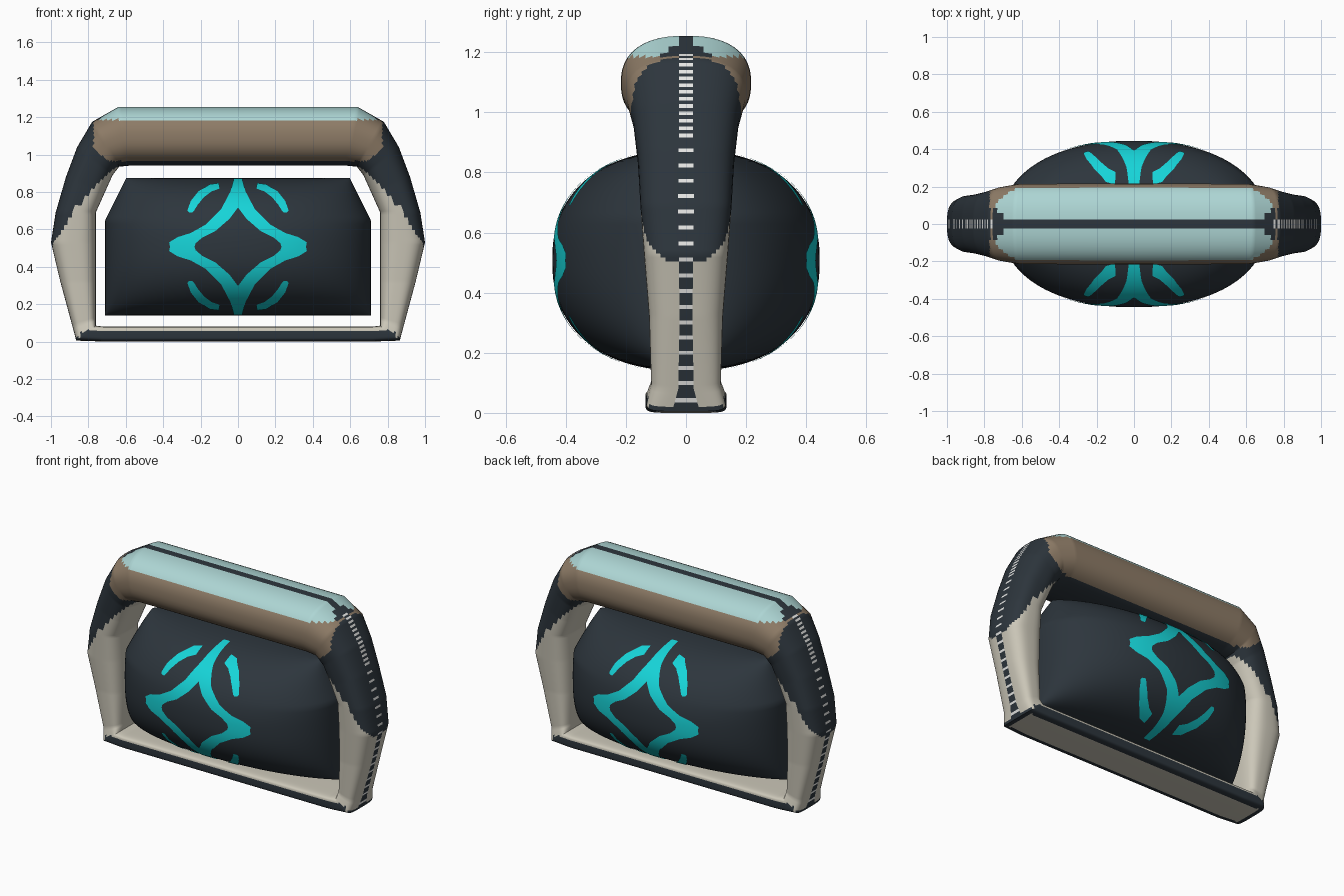
import bpy, bmesh, math
from mathutils import Vector

cube = bpy.data.objects.get("Cube")
if cube:
    bpy.data.objects.remove(cube, do_unlink=True)


def material(name, rgb):
    mat = bpy.data.materials.new(name)
    mat.use_nodes = True
    col = (*rgb, 1)
    mat.diffuse_color = col
    mat.node_tree.nodes["Principled BSDF"].inputs["Base Color"].default_value = col
    return mat


DARK, CREAM, BROWN, MINT, PALE = range(5)
slate = material("dark slate", (0.026, 0.036, 0.046))
frame_mats = [slate,
              material("cream", (0.60, 0.57, 0.48)),
              material("brown grip", (0.27, 0.20, 0.135)),
              material("mint", (0.42, 0.67, 0.66)),
              material("pale rib", (0.88, 0.88, 0.86))]
teal = material("bright teal", (0.008, 0.66, 0.69))


def finish(name, bm, mats):
    bmesh.ops.remove_doubles(bm, verts=bm.verts, dist=0.0001)
    bmesh.ops.recalc_face_normals(bm, faces=bm.faces)
    mesh = bpy.data.meshes.new(name)
    bm.to_mesh(mesh)
    bm.free()
    for m in mats:
        mesh.materials.append(m)
    ob = bpy.data.objects.new(name, mesh)
    bpy.context.collection.objects.link(ob)
    bpy.ops.object.select_all(action='DESELECT')
    ob.select_set(True)
    bpy.context.view_layer.objects.active = ob
    bpy.ops.object.shade_smooth_by_angle(angle=math.radians(40))
    return ob


def sheet(bm, rows):
    """Skin a grid of points with quads."""
    grid = [[bm.verts.new(p) for p in row] for row in rows]
    for a, b in zip(grid, grid[1:]):
        for i in range(len(a) - 1):
            bm.faces.new((a[i], a[i + 1], b[i + 1], b[i]))


# Frame stations: outer x, outer z, inner x, inner z, half depth, squareness
stations = [
    (0, 0, 0, .08, .135, 6), (.72, 0, .72, .08, .135, 6),
    (.865, .005, .76, .085, .132, 5), (.885, .08, .76, .12, .116, 3.5),
    (.95, .32, .76, .32, .123, 3), (1, .53, .76, .53, .14, 3),
    (.975, .69, .76, .69, .152, 3), (.92, .88, .715, .79, .16, 2.8),
    (.86, 1.04, .67, .89, .175, 2.6), (.78, 1.175, .635, .935, .197, 2.5),
    (.64, 1.255, .58, .94, .215, 2.4), (0, 1.255, 0, .94, .217, 2.4)]
half = []
for a, b in zip(stations, stations[1:]):
    steps = max(2, int(math.hypot(b[0] - a[0], b[1] - a[1]) / .013))
    for k in range(steps):
        half.append([p + (q - p) * k / steps for p, q in zip(a, b)])
half.append(list(stations[-1]))
loop = half + [[-r[0], r[1], -r[2], *r[3:]] for r in half[-2:0:-1]]

SIDES = 44


def power(v, n):
    return math.copysign(abs(v) ** (2 / n), v)


def section(r):
    pts = []
    for j in range(SIDES):
        t = math.pi / 2 + (j - .5) * 2 * math.pi / SIDES
        s = .5 + .5 * power(math.sin(t), r[5])
        pts.append((r[2] + (r[0] - r[2]) * s, r[4] * power(math.cos(t), r[5]),
                    r[3] + (r[1] - r[3]) * s, s))
    return pts


def frame_colour(x, y, z, s, centre, i):
    x, y = abs(x), abs(y)
    if z < .012 and x < .84:                      # underside
        return CREAM if y < .095 else DARK
    if centre and z > .02:                        # spine with ribs
        if x < .74:
            return DARK
        return PALE if i % (2 if z > .92 else 4) == 0 else DARK
    if z < (.055 if x < .84 else .022):           # base rim
        return DARK
    if z < .5 + (1 - s) * .45 and z < .93:        # lower legs
        return CREAM
    if z > 1.185:                                 # top pads
        return MINT if x < .78 - 1.2 * abs(y - .11) else DARK
    if z > .965 and x < .77 - max(0, 1.03 - z) * 1.2:
        return BROWN
    return DARK


bm = bmesh.new()
rings = [section(r) for r in loop]
verts = [[bm.verts.new(p[:3]) for p in ring] for ring in rings]
for i in range(len(rings)):
    k = (i + 1) % len(rings)
    for j in range(SIDES):
        m = (j + 1) % SIDES
        f = bm.faces.new((verts[i][j], verts[i][m], verts[k][m], verts[k][j]))
        c = f.calc_center_median()
        f.material_index = frame_colour(*c, (rings[i][j][3] + rings[i][m][3]) / 2, j == 0, i)
finish("carry_frame", bm, frame_mats)

# Pillow-shaped body with chamfered upper corners
MID, TALL, DEEP = .507, .367, .445


def pod_width(z):
    return .71 - max(0, z - .65) * .5


def pod_point(x, z, side, grow=1):
    u = min(1, abs(x) / pod_width(z))
    v = min(1, abs(z - MID) / TALL)
    y = side * DEEP * (1 - u ** 2.2) ** .45 * (1 - v ** 2.3) ** .43
    p = Vector((x, y, z - MID)) * grow
    return (p.x, p.y, p.z + MID)


N = 56
ease = [math.sin(math.pi / 2 * (2 * k / N - 1)) for k in range(N + 1)]
bm = bmesh.new()
for side in (-1, 1):
    sheet(bm, [[pod_point(u * pod_width(MID + TALL * v), MID + TALL * v, side)
                for u in ease] for v in ease])
finish("body_pod", bm, [slate])

# Painted emblem: two edge lines per band, mirrored to four quarters and both faces
diamond = ([(.022, .868), (.04, .80), (.09, .705), (.17, .625), (.25, .58), (.32, .558), (.365, .53), (.36, .507)],
           [(0, .868), (0, .79), (0, .715), (.045, .655), (.12, .59), (.19, .555), (.225, .525), (.23, .507)])
dash = ([(.10, .845), (.15, .838), (.21, .80), (.25, .75), (.268, .70), (.262, .69)],
        [(.098, .815), (.14, .80), (.18, .77), (.213, .73), (.235, .695), (.243, .688)])


def band(bm, edges, sx, sz, side):
    rows, sub, across = [], 8, 4
    outer, inner = edges
    for i in range(len(outer) - 1):
        for k in range(sub + 1):
            t = k / sub
            a = Vector(outer[i]).lerp(Vector(outer[i + 1]), t)
            b = Vector(inner[i]).lerp(Vector(inner[i + 1]), t)
            row = [a.lerp(b, w / across) for w in range(across + 1)]
            if k or not i:
                rows.append([pod_point(sx * p.x, MID + sz * (p.y - MID), side, 1.009) for p in row])
    sheet(bm, rows)


for side, label in ((-1, "front"), (1, "back")):
    bm = bmesh.new()
    for sx in (-1, 1):
        for sz in (-1, 1):
            band(bm, diamond, sx, sz, side)
            band(bm, dash, sx, sz, side)
    ob = finish(label + "_emblem", bm, [teal])
    # make every plate face outward
    for poly in ob.data.polygons:
        if poly.normal.y * side < 0:
            poly.flip()
